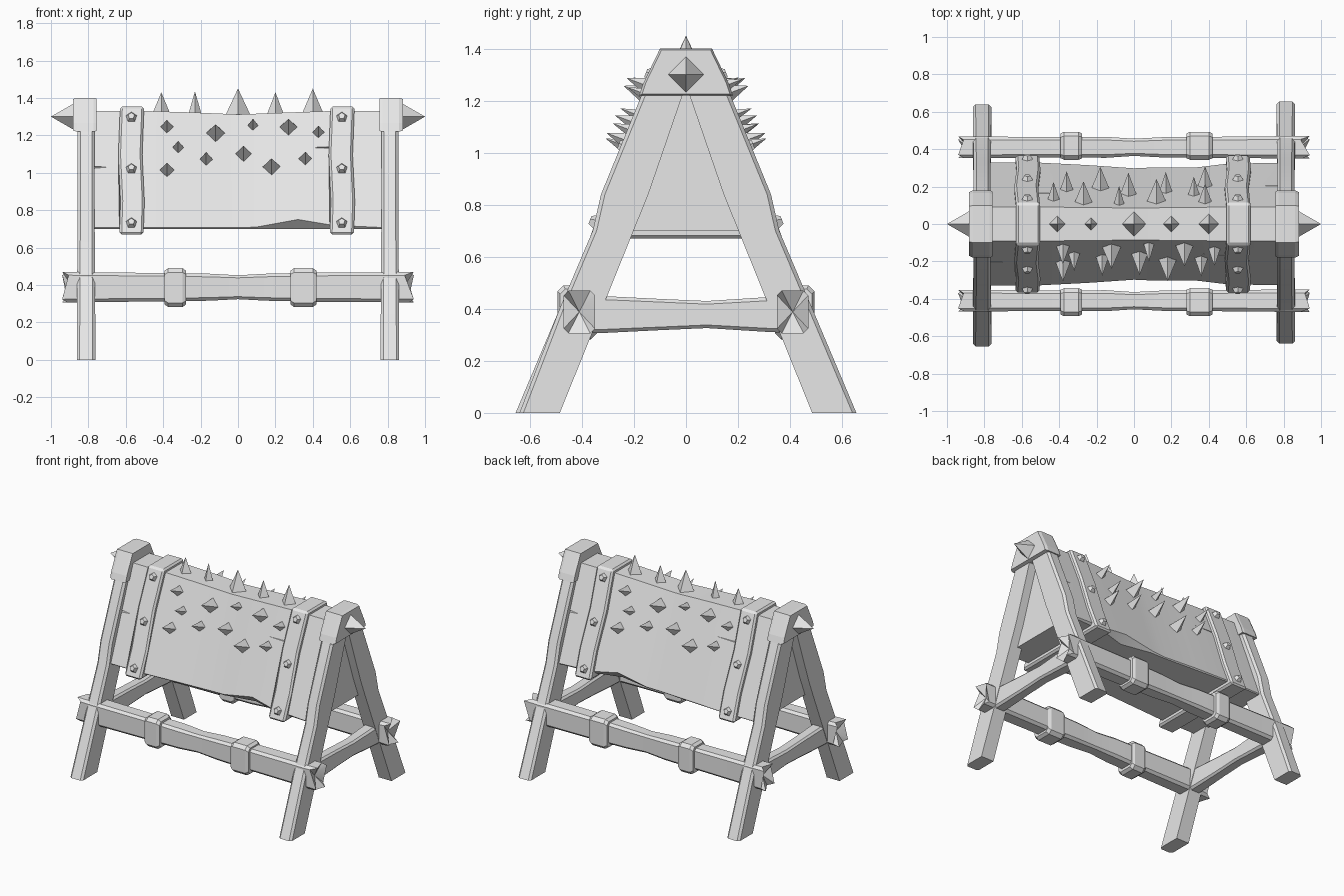
import bpy, bmesh, math, random
from mathutils import Vector, Matrix

random.seed(4)
if "Cube" in bpy.data.objects:
    bpy.data.objects.remove(bpy.data.objects["Cube"])

grey = bpy.data.materials.new("pale grey")
grey.use_nodes = True
COLOUR = (0.8, 0.8, 0.8, 1)
grey.diffuse_color = COLOUR
grey.node_tree.nodes["Principled BSDF"].inputs["Base Color"].default_value = COLOUR


def finish(name, bm, smooth=0, bevel=0):
    bmesh.ops.recalc_face_normals(bm, faces=bm.faces)
    mesh = bpy.data.meshes.new(name)
    bm.to_mesh(mesh)
    bm.free()
    mesh.materials.append(grey)
    ob = bpy.data.objects.new(name, mesh)
    bpy.context.collection.objects.link(ob)
    if bevel:
        mod = ob.modifiers.new("worn edges", "BEVEL")
        mod.width, mod.segments = bevel, 1
    if smooth:
        bpy.ops.object.select_all(action="DESELECT")
        ob.select_set(True)
        bpy.context.view_layer.objects.active = ob
        bpy.ops.object.shade_smooth_by_angle(angle=math.radians(smooth))
    return ob


def loft(name, rings, smooth=0, bevel=0, dent=None):
    """Skin a row of matching rings; dent moves the middle of each end cap."""
    bm = bmesh.new()
    rows = [[bm.verts.new(p) for p in ring] for ring in rings]
    n = len(rows[0])
    for a, b in zip(rows, rows[1:]):
        for i in range(n):
            j = (i + 1) % n
            bm.faces.new((a[i], a[j], b[j], b[i]))
    for row, inner in ((rows[0], rows[1]), (rows[-1], rows[-2])):
        cap = bm.faces.new(row)
        if dent:
            mid = sum((v.co for v in inner), Vector()) / n
            out = cap.calc_center_median()
            bmesh.ops.poke(bm, faces=[cap])
            bm.verts.ensure_lookup_table()
            bm.verts[-1].co = out.lerp(mid, dent)
    return finish(name, bm, smooth, bevel)


def beam(name, stations, origin, along_y=False, ragged=0.0, smooth=35):
    """Chamfered timber: stations are (distance, half width, half height)."""
    rings = []
    for k, (d, w, h) in enumerate(stations):
        c = 0.3 * w
        prof = [(w, h - c), (w - c, h), (c - w, h), (-w, h - c),
                (-w, c - h), (c - w, -h), (w - c, -h), (w, c - h)]
        end = -1 if k == 0 else 1 if k == len(stations) - 1 else 0
        ring = []
        for i, (u, v) in enumerate(prof):
            t = d - end * ragged * (i % 2) * random.uniform(0.5, 1)
            p = Vector((u, t, v)) if along_y else Vector((t, u, v))
            ring.append(p + Vector(origin))
        rings.append(ring)
    return loft(name, rings, smooth, dent=0.45 if ragged else None)


def cone(bm, base, direction, r, depth, sides=4, tip=0.0):
    d = Vector(direction).normalized()
    m = Matrix.Translation(Vector(base) + d * depth / 2) @ d.to_track_quat("Z", "Y").to_matrix().to_4x4()
    bmesh.ops.create_cone(bm, cap_ends=True, segments=sides, radius1=r,
                          radius2=tip, depth=depth, matrix=m)


SLOPE = 0.38


def side_y(z):
    return 0.33 - SLOPE * (z - 0.7)


# Wedge-shaped body, slightly waisted, with a chipped lower edge
rings = []
for x, pinch, chip in ((-0.79, 0, 0.006), (-0.5, 0, 0.006), (-0.25, 0.012, 0.008),
                       (0, 0.03, 0.006), (0.1, 0.024, 0.01), (0.32, 0.01, 0.05),
                       (0.5, 0, 0.02), (0.8, 0, 0.006)):
    low, top = 0.7, 1.33 - 0.6 * pinch
    yl, yt = side_y(low + chip) - pinch, side_y(top) - 0.4 * pinch
    half = [(yl - chip, low), (yl, low + chip), (yt, top)]
    rings.append([(x, y, z) for y, z in half] + [(x, -y, z) for y, z in reversed(half)])
body = loft("body", rings, smooth=30)

# Split in the timber at one end, and a thin crack, on front and back
bm = bmesh.new()
for s in (1, -1):
    for x0, x1, z, h in ((-0.82, -0.62, 1.03, 0.035), (0.52, 0.2, 1.135, 0.012)):
        y = -side_y(z)
        a = [bm.verts.new((s * x0, s * (y + dy), z + dz))
             for dy, dz in ((-0.08, h), (-0.08, -h), (0.03, 0))]
        tip = bm.verts.new((s * x1, s * (y - 0.02), z))
        bm.faces.new(a)
        for i in range(3):
            bm.faces.new((a[i], a[(i + 1) % 3], tip))
cutter = finish("crack_cutter", bm)
cutter.hide_render = True
cutter.hide_viewport = True
mod = body.modifiers.new("cracks", "BOOLEAN")
mod.operation, mod.object, mod.solver = "DIFFERENCE", cutter, "EXACT"

# Bands around the body, with studs
studs = bmesh.new()
for name, cx in (("right", -0.57), ("left", 0.555)):
    rings = []
    for s in (-1, 1):
        ring = []
        for z, wob in ((0.67, 0.0), (0.85, 0.006), (1.1, -0.006), (1.355, 0.004)):
            ring.append((cx + s * 0.064 + wob, side_y(z) + 0.03, z))
        rings.append(ring + [(x, -y, z) for x, y, z in reversed(ring)])
    loft(name + "_band", rings, bevel=0.012)
    for z in (0.73, 1.02, 1.295):
        for s in (-1, 1):
            cone(studs, (cx, s * (side_y(z) + 0.025), z), (0, s, SLOPE), 0.033, 0.028, 5, 0.018)
finish("band_studs", studs)

# Spikes: one scatter on the front, turned half round for the back
spikes = bmesh.new()
scatter = ((-0.38, 1.24, 0.04), (-0.12, 1.21, 0.053), (0.08, 1.25, 0.03),
           (0.27, 1.24, 0.052), (0.43, 1.21, 0.037), (-0.32, 1.13, 0.034),
           (-0.17, 1.07, 0.036), (-0.38, 1.01, 0.044), (0.03, 1.1, 0.044),
           (0.18, 1.03, 0.05), (0.36, 1.07, 0.04))
for x, z, r in scatter:
    for s in (1, -1):
        cone(spikes, (s * x, -s * (side_y(z) - 0.02), z), (0, -s, SLOPE), r, 0.08 + r)
for x, r, h in ((-0.41, 0.05, 1.43), (-0.23, 0.036, 1.435), (0, 0.066, 1.45),
                (0.2, 0.046, 1.43), (0.4, 0.06, 1.45)):
    cone(spikes, (x, 0, 1.31), (0, 0, 1), r, h - 1.31)
for s in (-1, 1):
    cone(spikes, (s * 0.875, 0, 1.3), (s, 0, 0), 0.072, 0.125)
finish("spikes", spikes)

# End frames: two splayed legs, a head block and a cross beam each
for side, sx in (("left", 1), ("right", -1)):
    cx = sx * 0.812
    for end, sy in (("front", -1), ("back", 1)):
        foot = 0.015 if sx * sy > 0 else 0.0
        rings = []
        for z, bump, w in ((0, foot, 0.05), (0.4, 0, 0.048), (0.7, -0.012, 0.046),
                           (0.84, 0.01, 0.046), (1.26, 0, 0.046)):
            out = 0.64 - 0.385 * z + bump
            inn = max(0.485 - 0.405 * z, 0.0)
            c = 0.015
            prof = [(-w, inn), (w, inn), (w, out - c), (w - c, out), (c - w, out), (-w, out - c)]
            rings.append([(cx + u, sy * v, z) for u, v in prof])
        loft(f"{end}_{side}_leg", rings, smooth=25)
    rings = [[(cx + dx, y * k, 1.31 + (z - 1.31) * k) for y, z in
              ((-0.18, 1.22), (-0.165, 1.265), (-0.1, 1.4), (0.1, 1.4), (0.165, 1.265), (0.18, 1.22))]
             for dx, k in ((-0.055, 0.97), (-0.04, 1), (0.05, 1), (0.07, 0.94))]
    if sx < 0:
        rings = [[(2 * cx - x, y, z) for x, y, z in ring] for ring in rings]
    loft(side + "_head_block", rings)
    beam(side + "_cross_beam", [(-0.43, 0.045, 0.072), (-0.3, 0.045, 0.07), (-0.1, 0.04, 0.06),
                                (0.08, 0.04, 0.052), (0.3, 0.046, 0.066), (0.43, 0.046, 0.072)],
         (cx, 0, 0.378), along_y=True)

# Long lower beams with ragged ends, each with two bindings
for end, sy in (("front", -1), ("back", 1)):
    y = sy * 0.41
    beam(end + "_long_beam", [(-0.94, 0.058, 0.082), (-0.84, 0.058, 0.08), (-0.4, 0.054, 0.076),
                              (-0.15, 0.056, 0.072), (0, 0.046, 0.064), (0.15, 0.054, 0.072),
                              (0.42, 0.056, 0.078), (0.84, 0.06, 0.08), (0.94, 0.06, 0.082)],
         (0, y, 0.388), ragged=0.05)
    for name, x, w in (("right", -0.335, 0.058), ("left", 0.35, 0.07)):
        beam(f"{end}_{name}_binding", [(x - w, 0.066, 0.09), (x - w + 0.02, 0.075, 0.104),
                                       (x + w - 0.02, 0.075, 0.104), (x + w, 0.066, 0.09)],
             (0, y + sy * 0.008, 0.386), smooth=0)
